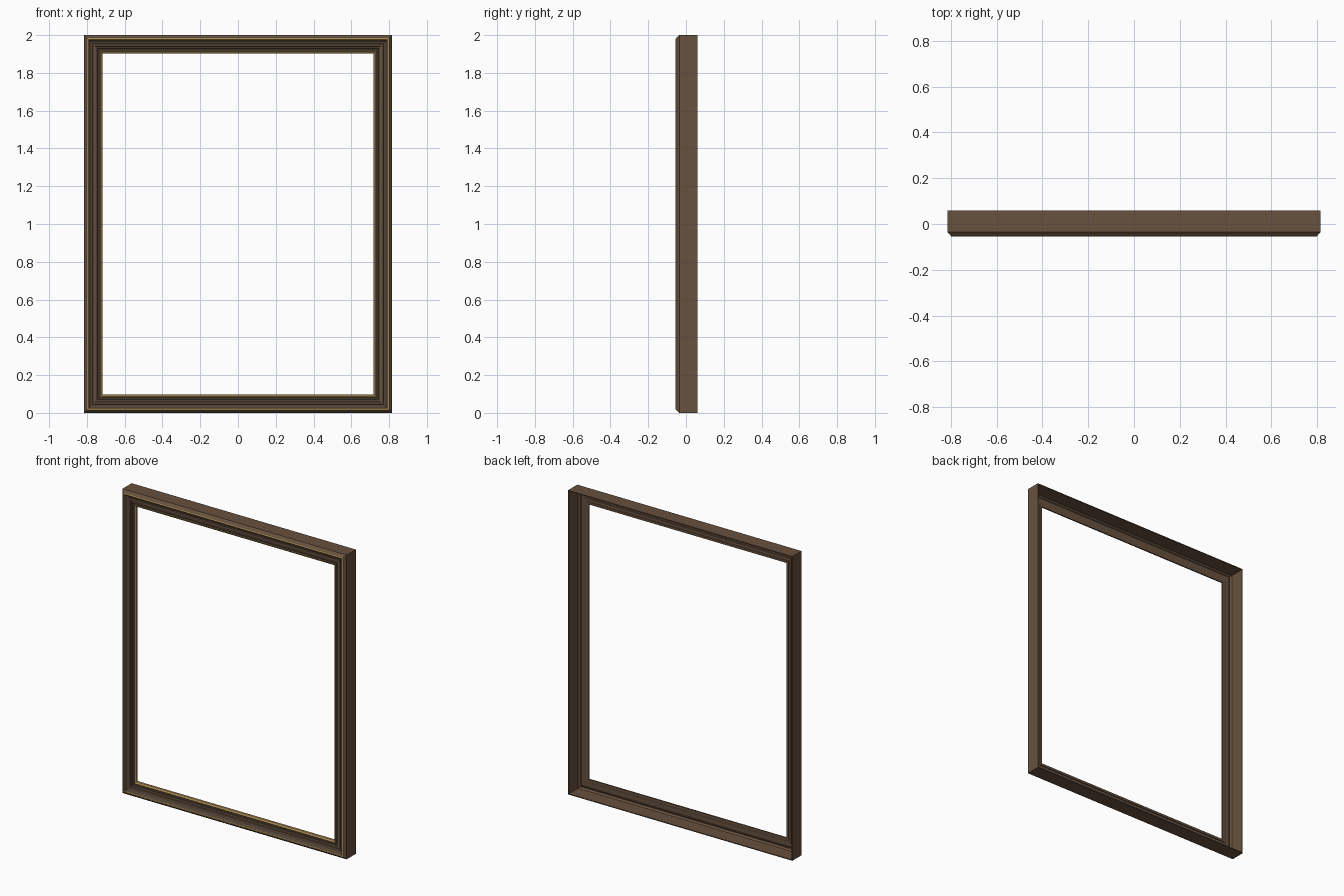
import bpy
import bmesh

cube = bpy.data.objects.get("Cube")
if cube:
    bpy.data.objects.remove(cube, do_unlink=True)

HALF_WIDTH, HEIGHT = 0.815, 2.0


def make_material(name, colour):
    mat = bpy.data.materials.new(name)
    mat.use_nodes = True
    mat.diffuse_color = colour
    mat.node_tree.nodes["Principled BSDF"].inputs["Base Color"].default_value = colour
    return mat


materials = [
    make_material("walnut brown", (0.135, 0.082, 0.048, 1)),
    make_material("dark walnut", (0.085, 0.058, 0.038, 1)),
    make_material("antique gold", (0.43, 0.27, 0.09, 1)),
]
BROWN, DARK, GOLD = range(3)

# Moulding section: inset from the outer edge, depth, colour of the band that follows
section = [
    # outer wall and chamfer
    (0.000, 0.060, BROWN), (0.000, -0.035, BROWN), (0.013, -0.050, DARK),
    # outer gilded bead
    (0.015, -0.053, GOLD), (0.018, -0.055, GOLD), (0.023, -0.055, GOLD),
    (0.026, -0.052, DARK),
    # cove
    (0.029, -0.042, DARK), (0.036, -0.036, DARK), (0.045, -0.034, BROWN),
    # middle steps
    (0.047, -0.039, BROWN), (0.057, -0.039, BROWN), (0.059, -0.034, BROWN),
    (0.068, -0.032, DARK), (0.070, -0.026, DARK), (0.079, -0.025, DARK),
    # inner gilded lip
    (0.081, -0.034, GOLD), (0.086, -0.035, GOLD), (0.089, -0.030, GOLD),
    (0.095, -0.027, GOLD), (0.097, -0.022, BROWN),
    # stepped hollow back
    (0.097, -0.016, BROWN), (0.082, -0.016, BROWN), (0.080, -0.020, BROWN),
    (0.066, -0.022, BROWN), (0.064, -0.028, BROWN), (0.042, -0.028, BROWN),
    (0.026, -0.034, BROWN), (0.022, -0.046, BROWN), (0.015, -0.046, BROWN),
    (0.006, -0.035, BROWN), (0.006, 0.060, BROWN),
]


def sweep_frame(name, profile):
    """Carry a closed section round the rectangle with mitred corners."""
    bm = bmesh.new()
    rings = []
    for sx, sz in ((-1, -1), (1, -1), (1, 1), (-1, 1)):
        rings.append([
            bm.verts.new((sx * (HALF_WIDTH - inset), y,
                          HEIGHT / 2 + sz * (HEIGHT / 2 - inset)))
            for inset, y, _ in profile
        ])
    count = len(profile)
    for side in range(4):
        a, b = rings[side], rings[(side + 1) % 4]
        for i in range(count):
            j = (i + 1) % count
            face = bm.faces.new((a[i], b[i], b[j], a[j]))
            face.material_index = profile[i][2]
    bmesh.ops.recalc_face_normals(bm, faces=bm.faces)
    mesh = bpy.data.meshes.new(name)
    bm.to_mesh(mesh)
    bm.free()
    for mat in materials:
        mesh.materials.append(mat)
    obj = bpy.data.objects.new(name, mesh)
    bpy.context.collection.objects.link(obj)
    return obj


sweep_frame("picture_frame_moulding", section)
